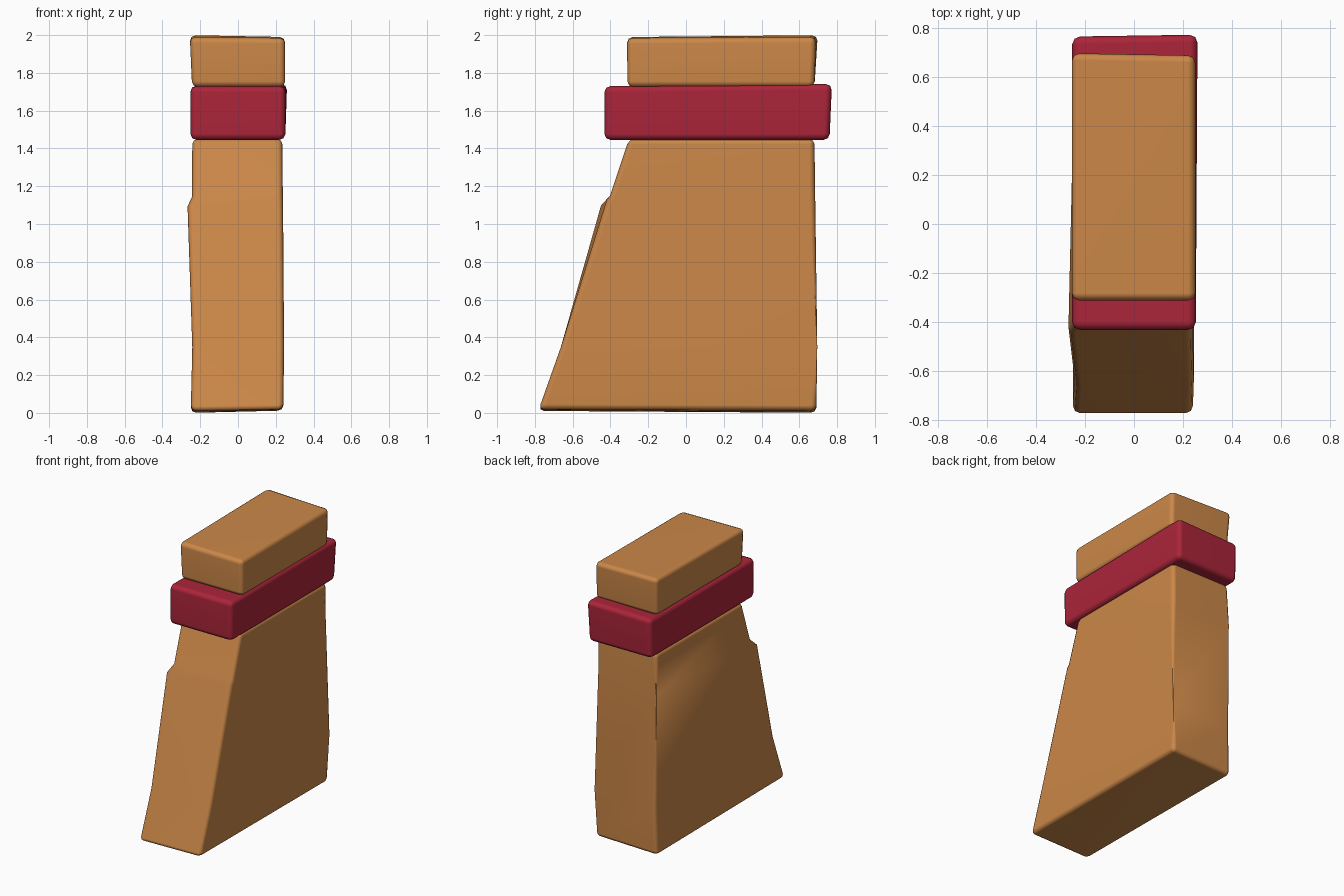
import bpy, bmesh, math

if "Cube" in bpy.data.objects:
    bpy.data.objects.remove(bpy.data.objects["Cube"])


def material(name, rgb):
    m = bpy.data.materials.new(name)
    m.diffuse_color = (*rgb, 1)
    m.use_nodes = True
    m.node_tree.nodes["Principled BSDF"].inputs["Base Color"].default_value = m.diffuse_color
    return m


ochre = material("ochre", (0.60, 0.245, 0.065))
crimson = material("crimson", (0.41, 0.018, 0.042))


def block(name, rings, bevel, mat):
    """Loft four-corner rings (front left, front right, back right, back left)
    from bottom to top, then round the corner and cap edges."""
    bm = bmesh.new()
    loops = [[bm.verts.new(p) for p in ring] for ring in rings]
    bm.faces.new(loops[0][::-1])
    bm.faces.new(loops[-1])
    for low, high in zip(loops, loops[1:]):
        for i in range(4):
            j = (i + 1) % 4
            bm.faces.new((low[i], low[j], high[j], high[i]))
    inner = {v for ring in loops[1:-1] for v in ring}
    level = {v: k for k, ring in enumerate(loops) for v in ring}
    edges = [e for e in bm.edges
             if not (all(v in inner for v in e.verts)
                     and level[e.verts[0]] == level[e.verts[1]])]
    bmesh.ops.bevel(bm, geom=edges, offset=bevel, offset_type='OFFSET',
                    segments=2, profile=0.5, affect='EDGES', clamp_overlap=True)
    bmesh.ops.recalc_face_normals(bm, faces=bm.faces)
    mesh = bpy.data.meshes.new(name)
    bm.to_mesh(mesh)
    bm.free()
    ob = bpy.data.objects.new(name, mesh)
    bpy.context.collection.objects.link(ob)
    mesh.materials.append(mat)
    mesh.shade_smooth()
    # Keep the large faces flat while the bevels stay soft
    weighted = ob.modifiers.new("face_weighted_normals", 'WEIGHTED_NORMAL')
    weighted.keep_sharp = True
    return ob


# Sloped support with a small ledge on its front left corner
block("support", [
    [(-.25, -.78, .01), (.24, -.78, .018), (.24, .69, .012), (-.25, .69, .0)],
    [(-.242, -.662, .35), (.244, -.662, .35), (.244, .695, .35), (-.242, .695, .35)],
    [(-.266, -.45, 1.10), (.238, -.418, 1.13), (.238, .684, 1.14), (-.242, .684, 1.14)],
    [(-.242, -.402, 1.15), (.237, -.402, 1.15), (.237, .684, 1.15), (-.242, .684, 1.15)],
    [(-.242, -.302, 1.45), (.235, -.302, 1.45), (.235, .68, 1.45), (-.242, .68, 1.45)],
], 0.028, ochre)

# Wide band
block("band", [
    [(-.252, -.432, 1.445), (.25, -.432, 1.445), (.25, .76, 1.445), (-.252, .757, 1.445)],
    [(-.252, -.432, 1.73), (.252, -.432, 1.73), (.26, .773, 1.742), (-.252, .765, 1.732)],
], 0.032, crimson)

# Cap block
block("cap", [
    [(-.243, -.31, 1.725), (.25, -.31, 1.725), (.25, .68, 1.725), (-.243, .68, 1.725)],
    [(-.255, -.312, 1.99), (.25, -.312, 1.985), (.25, .688, 1.99), (-.255, .698, 2.0)],
], 0.03, ochre)
